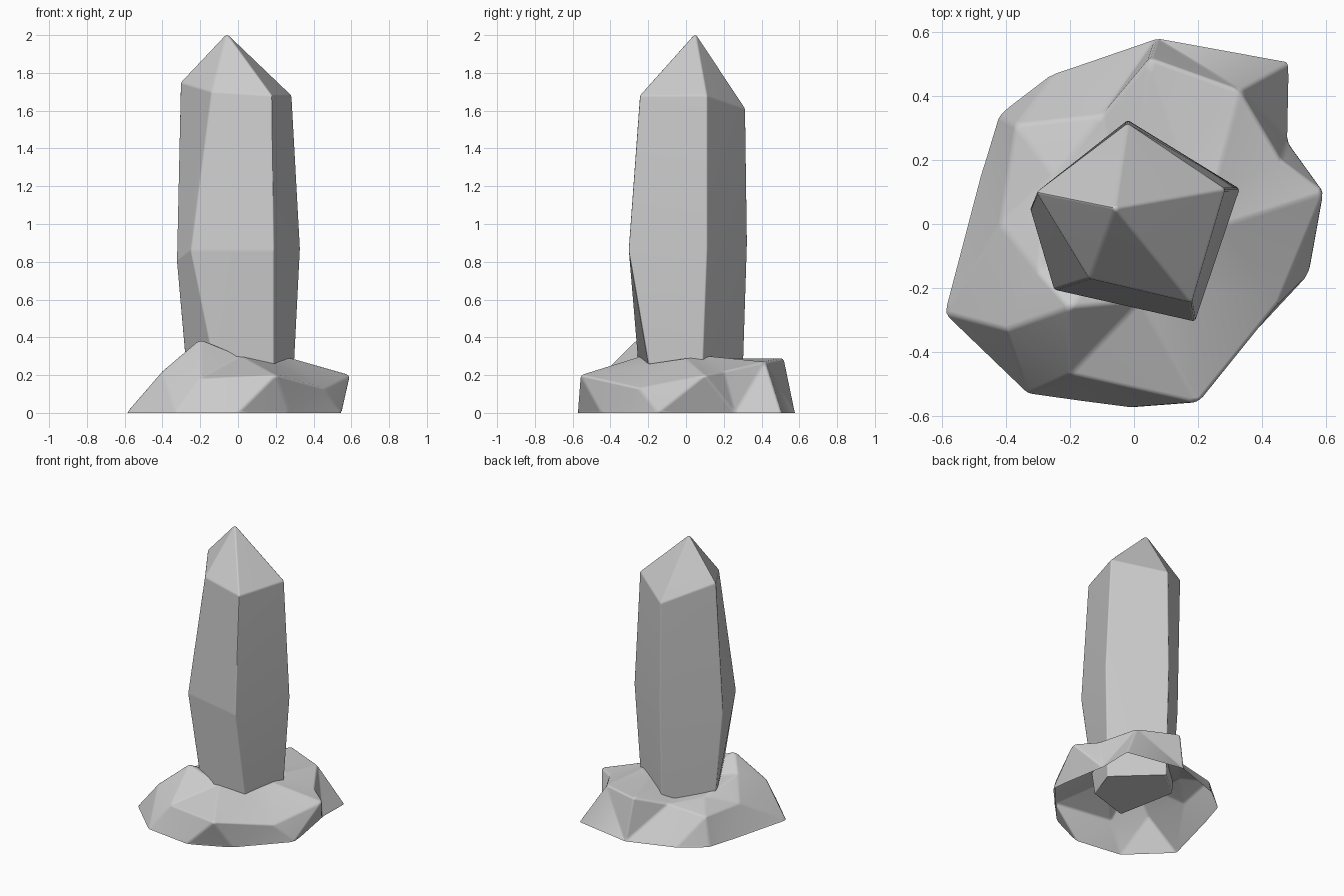
import bpy, bmesh, math

default_cube = bpy.data.objects.get("Cube")
if default_cube:
    bpy.data.objects.remove(default_cube, do_unlink=True)


def make_material(name, colour):
    mat = bpy.data.materials.new(name)
    mat.use_nodes = True
    mat.diffuse_color = colour
    mat.node_tree.nodes["Principled BSDF"].inputs["Base Color"].default_value = colour
    return mat


def skin_rings(rings, tip):
    """Bridge a stack of rings with quads and close the top with a tip."""
    bm = bmesh.new()
    levels = [[bm.verts.new(point) for point in ring] for ring in rings]
    count = len(levels[0])
    peak = bm.verts.new(tip)
    for i in range(count):
        j = (i + 1) % count
        for low, high in zip(levels, levels[1:]):
            bm.faces.new((low[i], low[j], high[j], high[i]))
        bm.faces.new((levels[-1][i], levels[-1][j], peak))
    return bm, levels[0]


def finish(name, bm, material, bevel):
    """Turn the mesh into an object with narrow rounded edges."""
    mesh = bpy.data.meshes.new(name)
    bm.to_mesh(mesh)
    bm.free()
    mesh.materials.append(material)
    obj = bpy.data.objects.new(name, mesh)
    bpy.context.collection.objects.link(obj)
    bpy.ops.object.select_all(action="DESELECT")
    obj.select_set(True)
    bpy.context.view_layer.objects.active = obj

    soften = obj.modifiers.new("soft_edges", "BEVEL")
    soften.width = bevel
    soften.segments = 2
    soften.limit_method = "ANGLE"
    soften.angle_limit = math.radians(12)
    bpy.ops.object.modifier_apply(modifier=soften.name)
    bpy.ops.object.shade_smooth_by_angle(angle=math.radians(40))
    normals = obj.modifiers.new("facet_normals", "WEIGHTED_NORMAL")
    normals.keep_sharp = True
    return obj


stone = make_material("pale_grey_stone", (0.6, 0.6, 0.6, 1.0))

# Five-sided crystal: left, front left, front right, right, back
crystal_foot = [(-.27, .06, .17), (-.09, -.24, .08), (.19, -.17, .1),
                (.29, .08, .08), (-.02, .3, .11)]
crystal_waist = [(-.325, .05, .8), (-.25, -.205, .86), (.19, -.305, .86),
                 (.33, .11, .87), (-.02, .325, .9)]
crystal_shoulder = [(-.305, .1, 1.75), (-.14, -.17, 1.7), (.18, -.245, 1.68),
                    (.285, .11, 1.68), (-.02, .315, 1.61)]
crystal, foot = skin_rings([crystal_foot, crystal_waist, crystal_shoulder],
                           tip=(-.06, .05, 2.01))
crystal.faces.new(reversed(foot))
finish("crystal", crystal, stone, .008)

# Rock mound, open underneath: ground rim, shoulder, collar round the crystal
rim = [(-.59, -.28), (-.33, -.53), (0, -.575), (.27, -.45), (.55, -.15),
       (.48, .26), (.485, .505), (.07, .58), (-.25, .47), (-.42, .34), (-.49, .1)]
shoulder = [(-.4, -.33, .22), (-.2, -.47, .18), (.2, -.56, .2), (.45, -.25, .13),
            (.595, .1, .2), (.46, .2, .22), (.33, .42, .27), (.05, .52, .29),
            (-.1, .34, .22), (-.37, .31, .19), (-.42, 0, .18)]
collar = [(-.3, -.15, .3), (-.2, -.26, .39), (.02, -.24, .3), (.2, -.2, .26),
          (.28, 0, .29), (.25, .12, .3), (.15, .2, .29), (.02, .28, .27),
          (-.08, .24, .22), (-.25, .15, .24), (-.28, 0, .27)]
ground = [(x, y, 0) for x, y in rim]
# The slopes run on below ground so that the rounded edges can be cut level
buried = [tuple(a + (a - b) * .3 for a, b in zip(low, high))
          for low, high in zip(ground, shoulder)]
rock, _ = skin_rings([buried, ground, shoulder, collar], tip=(0, 0, .25))
bmesh.ops.triangulate(rock, faces=rock.faces[:], quad_method="SHORT_EDGE")
rock_base = finish("rock_base", rock, stone, .012)

cut = bmesh.new()
cut.from_mesh(rock_base.data)
bmesh.ops.bisect_plane(cut, geom=cut.verts[:] + cut.edges[:] + cut.faces[:],
                       plane_co=(0, 0, 0), plane_no=(0, 0, 1), clear_inner=True)
cut.to_mesh(rock_base.data)
cut.free()
